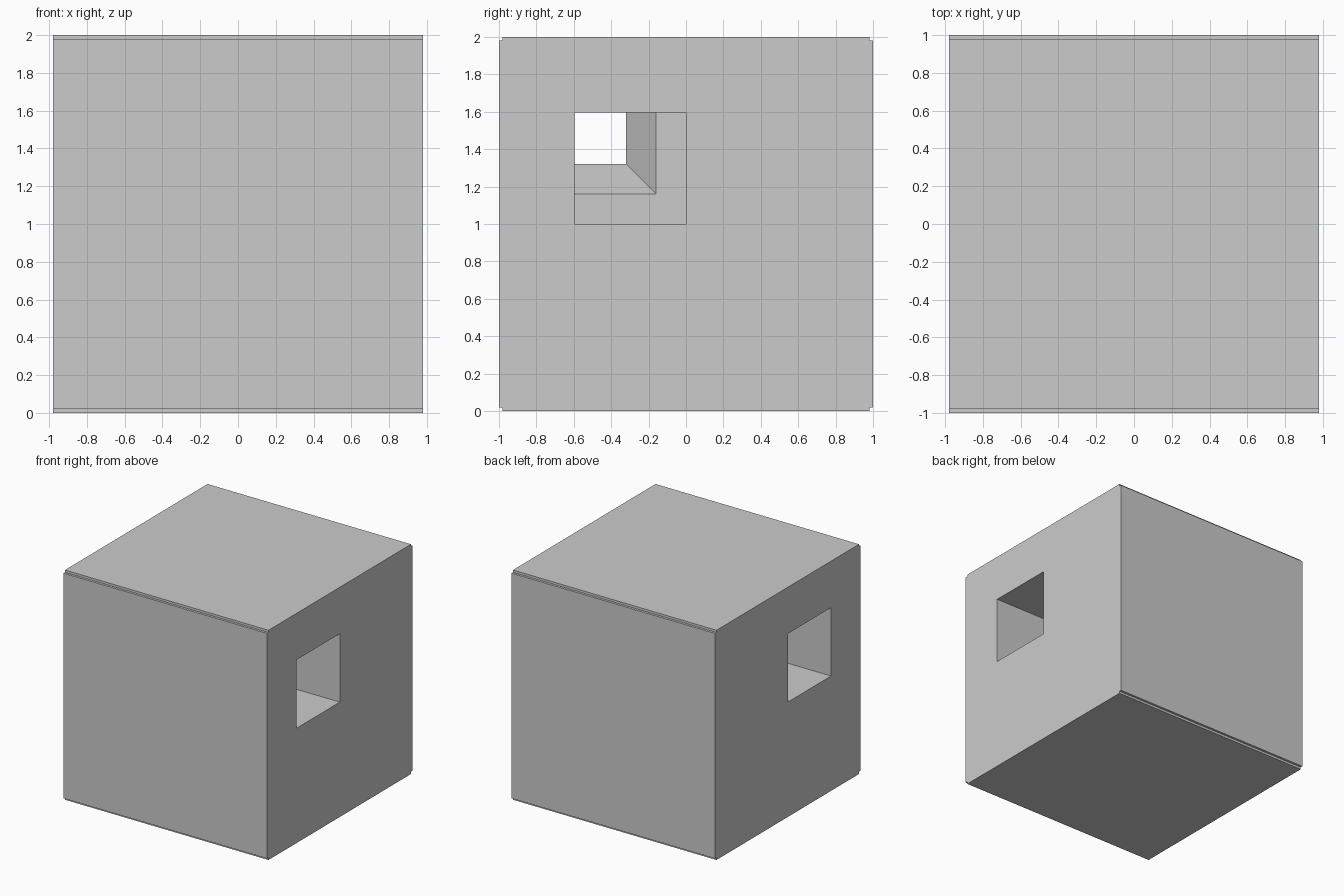
import bpy, bmesh

if "Cube" in bpy.data.objects:
    bpy.data.objects.remove(bpy.data.objects["Cube"])

W = 0.98            # half width of the core block
P = 0.02            # thickness of the raised side panels
LO, HI = -0.595, 1.595   # fixed corner of the tunnel (y, z)

bm = bmesh.new()


def ring(x, pts):
    return [bm.verts.new((x, y, z)) for y, z in pts]


def bridge(a, b):
    n = len(a)
    for i in range(n):
        j = (i + 1) % n
        bm.faces.new((a[i], a[j], b[j], b[i]))


def square(s):
    return [(LO, HI - s), (LO + s, HI - s), (LO + s, HI), (LO, HI)]


# Outer shell: square section with notched corners, run along x
q = W + P
outline = []
for sy, sz in ((1, 1), (-1, 1), (-1, -1), (1, -1)):
    corner = [(sy * q, 1 + sz * W), (sy * W, 1 + sz * W), (sy * W, 1 + sz * q)]
    outline += corner if sy * sz > 0 else corner[::-1]
outer = [ring(x, outline) for x in (W, -W)]
bridge(*outer)

# Square tunnel through the block, stepping and tapering to a narrow neck
half = [(W, 0.595), (0.35, 0.595), (0.35, 0.435), (0.1, 0.275)]
sections = half + [(-x, s) for x, s in reversed(half)]
tunnel = [ring(x, square(s)) for x, s in sections]
for a, b in zip(tunnel, tunnel[1:]):
    bridge(a, b)

# End walls with the tunnel opening
for out, hole in ((outer[0], tunnel[0]), (outer[1], tunnel[-1])):
    edges = []
    for loop in (out, hole):
        for i, v in enumerate(loop):
            edges.append(bm.edges.get((v, loop[(i + 1) % len(loop)])))
    bmesh.ops.triangle_fill(bm, edges=edges, use_beauty=True)

# The steps have no area along the two fixed sides
bm.normal_update()
bmesh.ops.recalc_face_normals(bm, faces=bm.faces)
flat = [f for f in bm.faces if f.calc_area() < 1e-6]
bmesh.ops.delete(bm, geom=flat, context='FACES_ONLY')

mesh = bpy.data.meshes.new("block_with_tunnel")
bm.to_mesh(mesh)
bm.free()
bpy.context.collection.objects.link(bpy.data.objects.new("block_with_tunnel", mesh))
